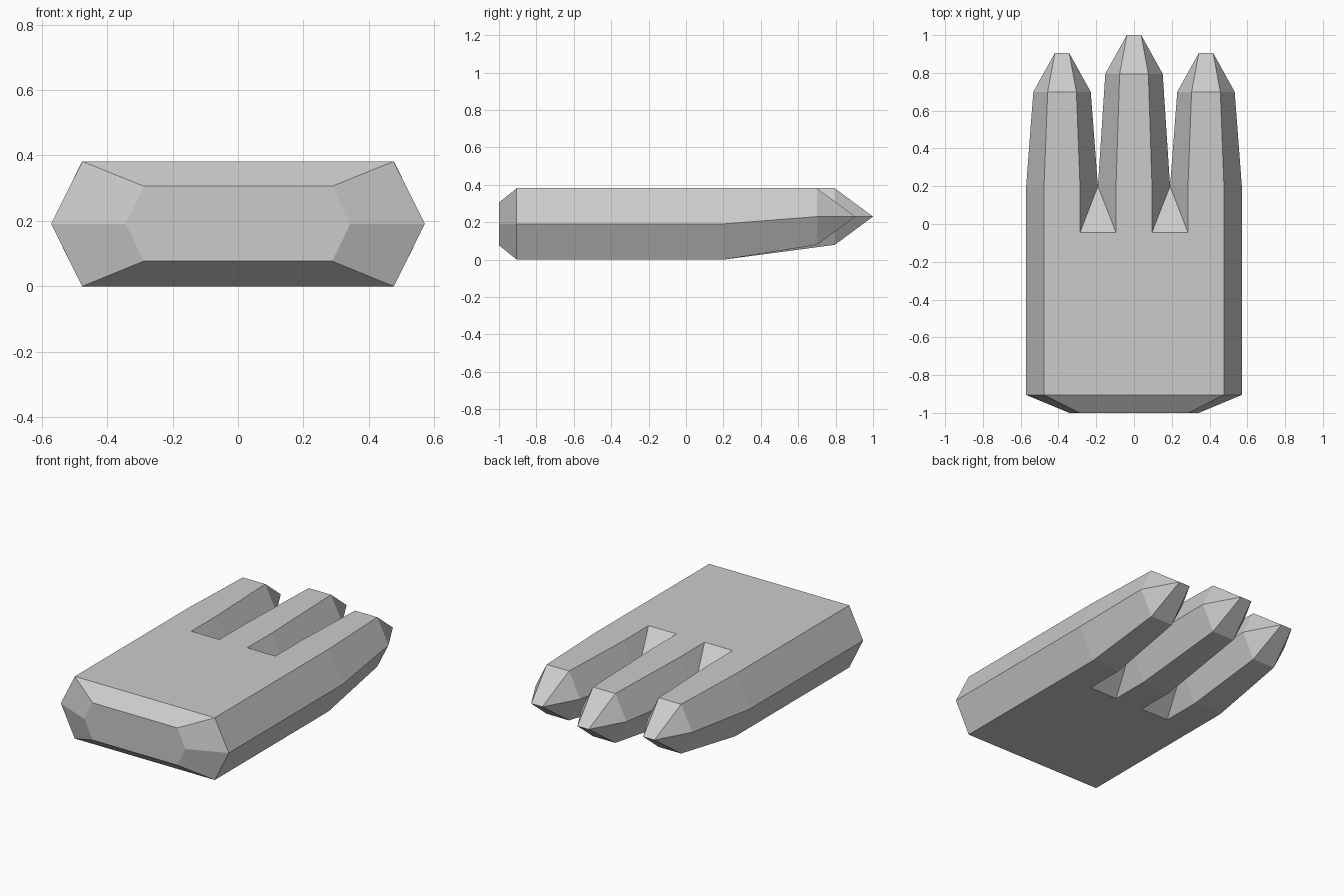
import bpy
import bmesh

if "Cube" in bpy.data.objects:
    bpy.data.objects.remove(bpy.data.objects["Cube"], do_unlink=True)

grey = bpy.data.materials.new("light_grey")
grey.use_nodes = True
colour = (0.6, 0.6, 0.6, 1)
grey.diffuse_color = colour
grey.node_tree.nodes["Principled BSDF"].inputs["Base Color"].default_value = colour

bm = bmesh.new()
cache = {}


def vert(p):
    """Shared vertex at a position."""
    key = tuple(round(c, 4) for c in p)
    if key not in cache:
        cache[key] = bm.verts.new(key)
    return cache[key]


def face(points):
    verts = list(dict.fromkeys(vert(p) for p in points))
    if len(verts) > 2:
        bm.faces.new(verts)


def ring(cx, y, mid, edge, low, centre, high, y_left=None, y_right=None):
    """Six-sided section; the two side points may sit at their own y."""
    yl = y if y_left is None else y_left
    yr = y if y_right is None else y_right
    return [(cx - mid, yl, centre), (cx - edge, y, high), (cx + edge, y, high),
            (cx + mid, yr, centre), (cx + edge, y, low), (cx - edge, y, low)]


def loft(a, b, sides=range(6)):
    for i in sides:
        j = (i + 1) % 6
        face([a[i], a[j], b[j], b[i]])


BASE, VALLEY, H, M = -0.045, 0.2, 0.382, 0.191

# Palm block with a chamfered end
end = ring(0, -1, 0.343, 0.288, 0.077, M, 0.306)
back = ring(0, -0.905, 0.571, 0.476, 0, M, H)
knuckles = ring(0, BASE, 0.571, 0.476, 0, M, H)
face(end)
loft(end, back)
loft(back, knuckles, (0, 2, 3, 5))
rows = [x * 0.0952 for x in (5, 3, 1, -1, -3, -5)]
for z, a, b in ((H, 1, 2), (0, 5, 4)):
    face([back[a], back[b], knuckles[b]] + [(x, BASE, z) for x in rows[1:-1]] + [knuckles[a]])

# Three tapered fingers
for side in (-1, 0, 1):
    cx = side * 0.381
    front = 0.7 if side else 0.795
    root = ring(cx, BASE, 0.19, 0.0952, 0, M, H,
                None if side < 0 else VALLEY, None if side > 0 else VALLEY)
    # Outer root corners match the palm exactly
    root = [knuckles[i] if abs(p[0]) > 0.45 else p for i, p in enumerate(root)]
    sections = [root,
                ring(cx, VALLEY, 0.19, 0.0952, 0, M, H),
                ring(cx, front, 0.152, 0.076, 0.079, 0.23, H),
                ring(cx, front + 0.205, 0.038, 0.038, 0.23, 0.23, 0.23)]
    for a, b in zip(sections, sections[1:]):
        loft(a, b)

# Sloped webs between the fingers
for s in (-1, 1):
    for z in (0, H):
        face([(s * 0.0952, BASE, z), (s * 0.2858, BASE, z), (s * 0.19, VALLEY, M)])

bmesh.ops.remove_doubles(bm, verts=bm.verts, dist=0.003)
bmesh.ops.recalc_face_normals(bm, faces=bm.faces)
mesh = bpy.data.meshes.new("three_fingered_hand")
bm.to_mesh(mesh)
bm.free()
mesh.materials.append(grey)
hand = bpy.data.objects.new("three_fingered_hand", mesh)
bpy.context.collection.objects.link(hand)
